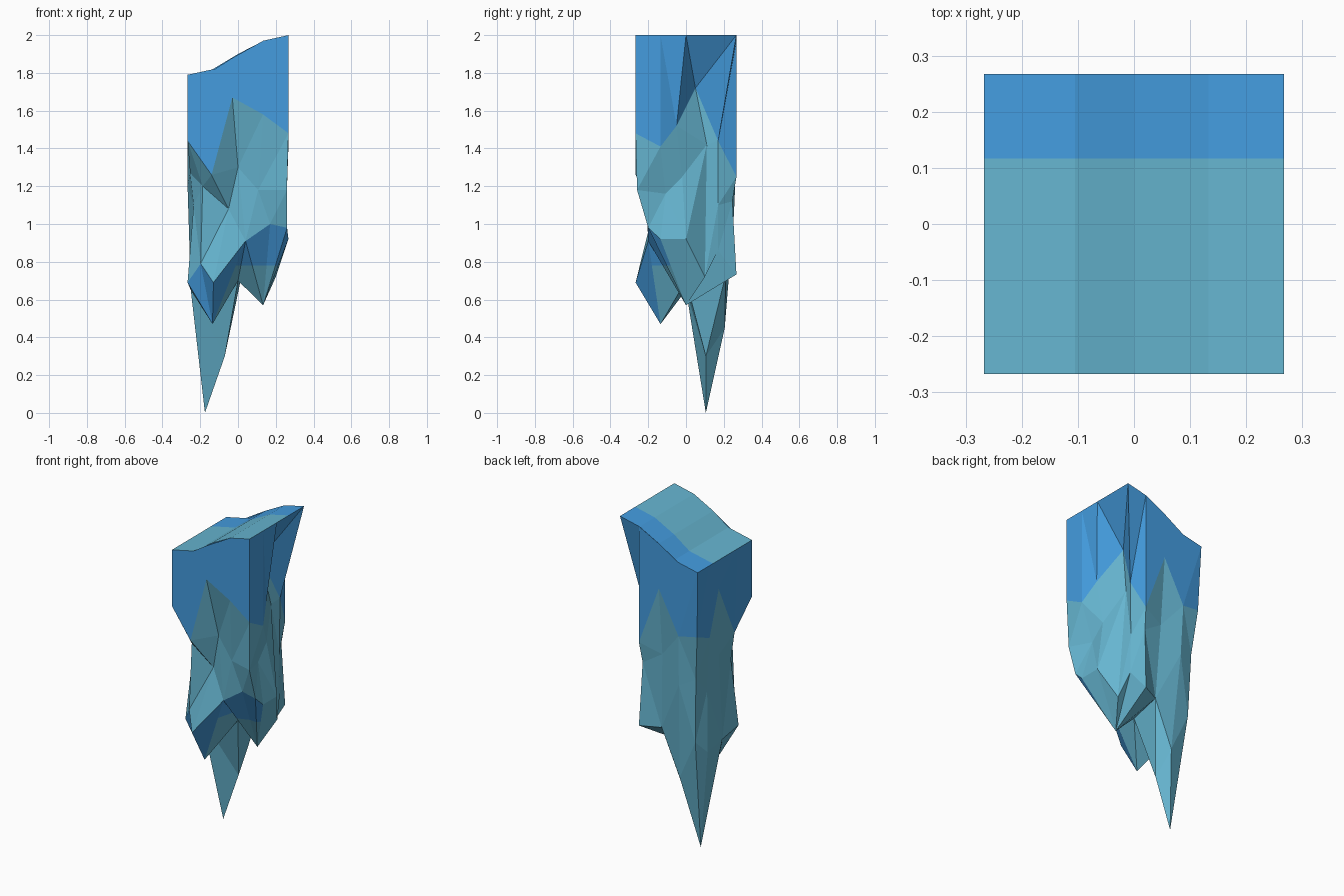
import bpy, bmesh

if "Cube" in bpy.data.objects:
    bpy.data.objects.remove(bpy.data.objects["Cube"])

H = 0.267


def make_mat(name, col):
    m = bpy.data.materials.new(name)
    m.diffuse_color = (*col, 1)
    m.use_nodes = True
    m.node_tree.nodes["Principled BSDF"].inputs["Base Color"].default_value = m.diffuse_color
    return m


teal = make_mat("teal rock", (0.132, 0.462, 0.631))
blue = make_mat("blue rock", (0.058, 0.335, 0.74))

# Height profile of the sloping top, along x
TOP = [(-H, 1.79), (-0.105, 1.825), (0, 1.90), (0.133, 1.97), (H, 2.0)]


def top_z(x):
    for (x0, z0), (x1, z1) in zip(TOP, TOP[1:]):
        if x <= x1:
            return z0 + (z1 - z0) * (x - x0) / (x1 - x0)
    return TOP[-1][1]


def finish(bm, name):
    bmesh.ops.recalc_face_normals(bm, faces=bm.faces[:])
    me = bpy.data.meshes.new(name)
    bm.to_mesh(me)
    bm.free()
    me.materials.append(teal)
    me.materials.append(blue)
    ob = bpy.data.objects.new(name, me)
    bpy.context.collection.objects.link(ob)
    return ob


# Sixteen stations around the square, walking front, right, back, left
stations = ([(x, -H) for x in (-H, -0.12, -0.03, 0.133)]
            + [(H, y) for y in (-H, -0.135, 0, 0.105)]
            + [(x, H) for x in (H, 0.137, 0, -0.135)]
            + [(-H, y) for y in (H, 0.15, 0.06, -0.12)])

# Each ring, per station: (scale towards the axis, height) or a free point
cliff = [(1, 1.44), (-0.14, -H, 1.26), (1, 1.67), (1, 1.58),
         (1, 1.48), (1, 1.41), (0.23, -0.05, 1.52), (0.12, 0.05, 1.72),
         (0.17, 0.17, 1.44), (1, 1.25), (1, 1.62), (1, 1.36),
         (0.95, 1.38), (1, 1.34), (1, 1.61), (0.95, 1.27)]
waist = [(0.70, 1.2), (-0.05, -0.17, 1.08), (0, -0.19, 1.3), (0.8, 1.18),
         (0.97, 1.18), (0.8, 1.16), (0.21, -0.02, 1.25), (0.15, 0.11, 1.42),
         (0.165, 0.17, 1.1), (0.92, 1.12), (0.87, 1.2), (0.95, 1.05),
         (0.85, 1.1), (0.9, 1.0), (1, 1.2), (0.88, 1.1)]
ledge = [(0.74, 0.79), (-0.13, -H, 0.69), (0.04, -0.2, 0.91), (0.17, -0.2, 1.0),
         (0.26, -0.2, 0.98), (1, 0.92), (1, 0.92), (0.2, 0.1, 0.72),
         (0.17, 0.17, 0.86), (1, 0.733), (0.02, 0.21, 0.73), (-0.1, 0.205, 0.45),
         (0.8, 0.7), (0.92, 0.62), (-0.25, 0, 0.65), (-H, -0.135, 0.69)]

# Rock body: rim, cliff edge, waist and ledge lofted together
bm = bmesh.new()
rings = [[bm.verts.new((x, y, top_z(x))) for x, y in stations]]
for ring in (cliff, waist, ledge):
    rings.append([bm.verts.new(p if len(p) == 3 else (x * p[0], y * p[0], p[1]))
                  for (x, y), p in zip(stations, ring)])
for level, (a, b) in enumerate(zip(rings, rings[1:])):
    for i in range(16):
        j = (i + 1) % 16
        f = bm.faces.new((a[i], b[i], b[j], a[j]))
        f.material_index = 1 if level == 0 else 0

# Three hanging spikes that share a hub under the body
hub = bm.verts.new((0, 0, 0.70))
low = rings[-1]
fan = []


def add_fan(apex, chain):
    for p, q in zip(chain, chain[1:]):
        f = bm.faces.new((p, apex, q))
        f.material_index = 2
        fan.append(f)


front_tip = bm.verts.new((-0.135, -0.135, 0.47))
right_tip = bm.verts.new((0.133, 0, 0.57))
long_tip = bm.verts.new((-0.175, 0.105, 0))
shoulder = bm.verts.new((-0.07, 0.105, 0.3))
add_fan(front_tip, [hub] + [low[i] for i in (14, 15, 0, 1, 2)] + [hub])
add_fan(right_tip, [hub] + low[2:11] + [hub])
add_fan(shoulder, [low[14], hub, low[10], low[11]])
add_fan(long_tip, [shoulder] + low[11:15] + [shoulder])

# Cut the spikes so that the front undersides can be blue above the line
geom = set(fan)
for f in fan:
    geom.update(f.edges)
    geom.update(f.verts)
bmesh.ops.bisect_plane(bm, geom=list(geom), plane_co=(0, 0, 0.78), plane_no=(0, 0, 1))
for f in bm.faces:
    if f.material_index == 2:
        c = f.calc_center_median()
        f.material_index = int(c.y < -0.115 and (c.x < 0 or c.z > 0.78))
bmesh.ops.triangulate(bm, faces=bm.faces[:], quad_method='SHORT_EDGE')
finish(bm, "rock_body")

# Top surface: teal with a blue strip along the back
bm = bmesh.new()
rows = [[bm.verts.new((x, y, z)) for x, z in TOP] for y in (-H, 0.117, H)]
for r in range(2):
    for i in range(len(TOP) - 1):
        f = bm.faces.new((rows[r][i], rows[r][i + 1], rows[r + 1][i + 1], rows[r + 1][i]))
        f.material_index = r
top = finish(bm, "top_surface")
if top.data.polygons[0].normal.z < 0:
    top.data.flip_normals()
